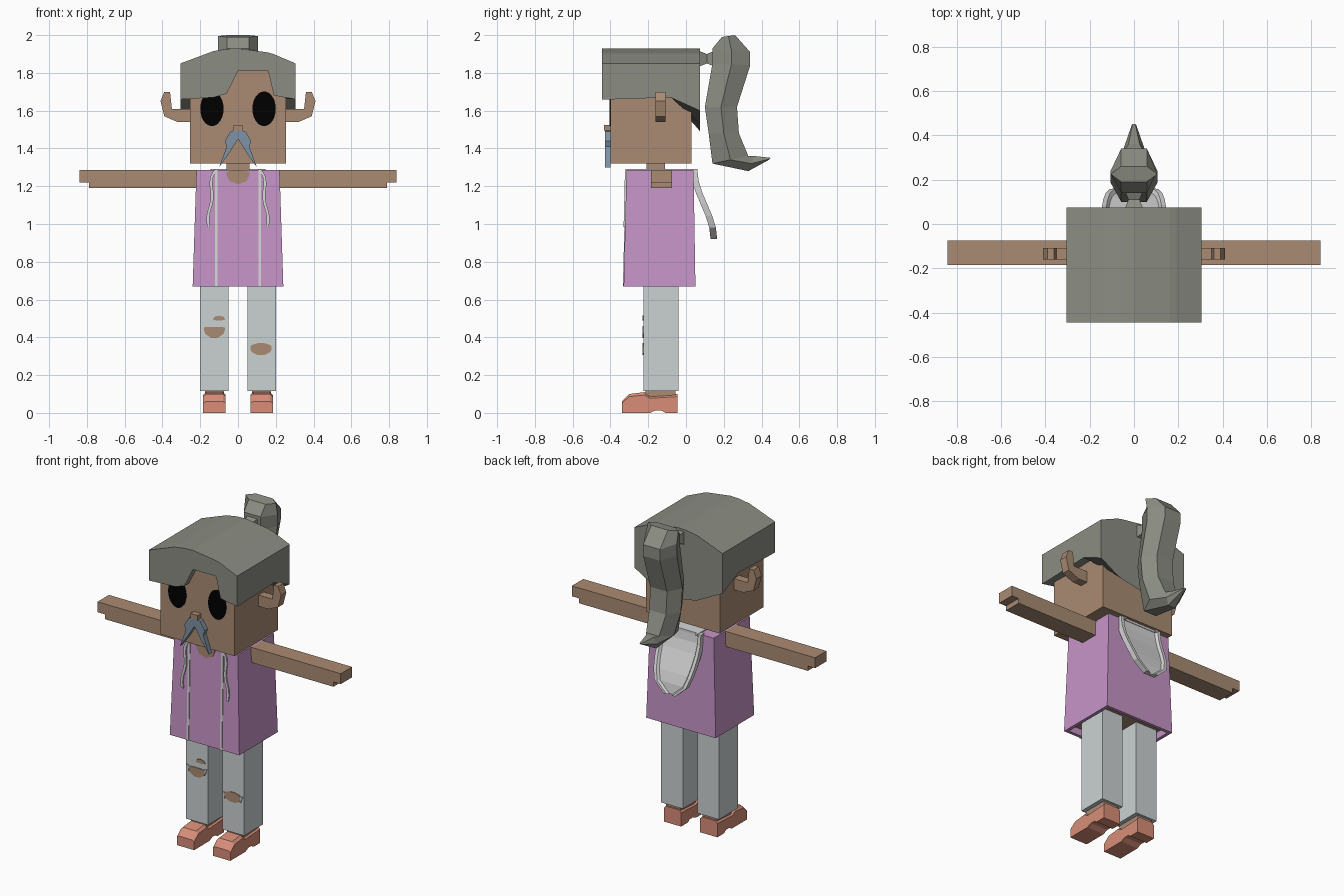
import bpy
import bmesh
import math

if "Cube" in bpy.data.objects:
    bpy.data.objects.remove(bpy.data.objects["Cube"])


def material(name, red, green, blue):
    mat = bpy.data.materials.new(name)
    mat.use_nodes = True
    colour = (red, green, blue, 1)
    mat.diffuse_color = colour
    mat.node_tree.nodes["Principled BSDF"].inputs["Base Color"].default_value = colour
    return mat


SKIN = material("tan skin", .4, .26, .17)
HAIR = material("grey hair", .26, .27, .23)
SHIRT = material("mauve shirt", .57, .3, .57)
PANTS = material("pale grey trousers", .6, .64, .65)
TRIM = material("light grey trim", .68, .68, .68)
SHOE = material("coral shoes", .69, .27, .19)
BEARD = material("blue grey moustache", .21, .29, .37)
BLACK = material("black eyes", 0, 0, 0)


def loft(name, mat, rings, first_cap_mat=None):
    """Skin a series of equal point rings; the first cap may have its own colour."""
    bm = bmesh.new()
    rows = [[bm.verts.new(point) for point in ring] for ring in rings]
    for lower, upper in zip(rows, rows[1:]):
        for index in range(len(lower)):
            before = index - 1
            bm.faces.new((lower[before], lower[index], upper[index], upper[before]))
    first_cap = bm.faces.new(reversed(rows[0]))
    bm.faces.new(rows[-1])
    bmesh.ops.recalc_face_normals(bm, faces=bm.faces[:])
    mesh = bpy.data.meshes.new(name)
    mesh.materials.append(mat)
    if first_cap_mat:
        mesh.materials.append(first_cap_mat)
        first_cap.material_index = 1
    bm.to_mesh(mesh)
    bm.free()
    bpy.context.collection.objects.link(bpy.data.objects.new(name, mesh))


def rectangle(x, y, z):
    """Horizontal ring between two x values and two y values."""
    return [(x[0], y[0], z), (x[1], y[0], z), (x[1], y[1], z), (x[0], y[1], z)]


def box(name, mat, x, y, z):
    loft(name, mat, [rectangle(x, y, height) for height in z])


def prism(name, mat, outline, y, side=1):
    """Extrude a front outline through depth, mirrored when side is negative."""
    loft(name, mat, [[(side * x, depth, z) for x, z in outline] for depth in y])


def span(centre, half):
    return centre - half, centre + half


def oval(x, z, width, up, down, steps=24):
    """Ellipse with separate upper and lower heights."""
    points = []
    for step in range(steps):
        angle = math.tau * step / steps
        rise = math.sin(angle)
        points.append((x + width * math.cos(angle), z + rise * (up if rise > 0 else down)))
    return points


SIDES = {"left": 1, "right": -1}

# Head and neck
FACE = -.4
box("head", SKIN, x=span(0, .255), y=(FACE, .03), z=(1.32, 1.82))
box("neck", SKIN, x=span(0, .06), y=span(-.16, .05), z=(1.26, 1.33))
box("nose", SKIN, x=span(0, .025), y=(-.435, FACE), z=span(1.51, .015))

# Hair cap: arched crown, notched fringe and a rounded lower back
HAIR_WIDTH, HAIR_FRONT, HAIR_BACK = .305, -.445, .075
fringe = {-HAIR_WIDTH: 1.66, -.13: 1.67, -.06: 1.69, 0: 1.81,
          .16: 1.81, .19: 1.68, HAIR_WIDTH: 1.66}
slices = []
for x, brow in fringe.items():
    bend = (x / HAIR_WIDTH) ** 2
    crown = 1.93 - .08 * bend
    nape = 1.49 + .11 * bend
    slices.append([(x, HAIR_FRONT, brow), (x, HAIR_FRONT, crown), (x, HAIR_BACK, crown),
                   (x, HAIR_BACK, nape), (x, -.08, 1.67), (x, FACE + .01, brow)])
loft("hair_cap", HAIR, slices)

# Hair tie, pinched in the middle
slices = []
for along in (-1, 0, 1):
    half = .025 + .02 * abs(along)
    ring = rectangle(span(0, half), span(1.875, half), .11 + .05 * along)
    slices.append([(x, y, z) for x, z, y in ring])
loft("hair_tie", HAIR, slices)

# Ponytail: front and back edges, narrowing over the last sections
front_edge = [(.19, 1.99), (.14, 1.93), (.14, 1.85), (.1, 1.62),
              (.12, 1.48), (.14, 1.32), (.33, 1.28), (.44, 1.34)]
back_edge = [(.26, 2), (.34, 1.91), (.34, 1.84), (.27, 1.62),
             (.28, 1.48), (.33, 1.36), (.36, 1.36), (.45, 1.35)]
slices = []
for index, (front, back) in enumerate(zip(front_edge, back_edge)):
    half = .105 * min(1, .1 + (len(front_edge) - 1 - index) / 3)
    middle = [sum(pair) / 2 for pair in zip(front, back)]
    edge = half * .55
    slices.append([(-edge, *front), (edge, *front), (half, *middle),
                   (edge, *back), (-edge, *back), (-half, *middle)])
loft("ponytail", HAIR, slices)

# Shirt, hollow at the hem
HEM, COLLAR = .67, 1.285


def shirt_front(z):
    """Depth of the sloping shirt front at a height."""
    return -.33 + .015 * (z - HEM) / (COLLAR - HEM)


loft("shirt", SHIRT, [rectangle(span(0, .215), span(-.14, .165), HEM + .04),
                      rectangle(span(0, .22), span(-.14, .17), HEM),
                      rectangle(span(0, .24), span(-.14, .19), HEM),
                      rectangle(span(0, .22), (shirt_front(COLLAR), .04), COLLAR)], SKIN)
prism("neckline", SKIN, oval(0, 1.27, .065, up=.015, down=.06, steps=8),
      y=span(shirt_front(COLLAR), .005))

# Hood hanging behind: a scoop that swings out and rounds off, with a raised rim
slices = []
ROWS = 7
for row in range(ROWS):
    drop = row / (ROWS - 1)
    half = .04 + .105 * math.sqrt(1 - drop ** 3)
    depth = .06 + .105 * math.sin(drop * math.pi / 2) ** 2
    rim = [(half, depth - .035), (half, depth), (half - .02, depth), (half - .03, depth - .015)]
    mirrored = [(-x, y) for x, y in reversed(rim)]
    slices.append([(x, y, 1.29 - .37 * drop) for x, y in rim + mirrored])
loft("hood", TRIM, slices)
box("hood_collar", TRIM, x=span(0, .12), y=(-.06, .05), z=span(COLLAR, .007))

# Paired outlines
ear = [(.24, 1.54), (.32, 1.54), (.39, 1.57), (.41, 1.65), (.39, 1.7),
       (.36, 1.7), (.35, 1.61), (.24, 1.61)]
whisker = [(0, 1.45), (0, 1.5), (.04, 1.49), (.07, 1.44), (.06, 1.41),
           (.1, 1.3), (.05, 1.37)]
arm = [(.2, 1.19), (.79, 1.19), (.79, 1.22), (.84, 1.22), (.84, COLLAR), (.2, COLLAR)]

# Shoe side outline from toe to heel and back along the arched sole
TOE, HEEL = -.34, -.045
shoe = [(TOE, 0), (TOE, .06), (-.3, .1), (-.22, .11), (-.19, .09), (HEEL, .1),
        (HEEL, 0), (-.11, 0), (-.13, .016), (-.16, .016), (-.19, 0)]

for name, side in SIDES.items():
    # Face and arms
    prism(name + "_eye", BLACK, oval(side * .138, 1.61, .062, up=.092, down=.092),
          y=span(FACE, .004))
    prism(name + "_ear", SKIN, ear, y=span(-.135, .026), side=side)
    prism(name + "_moustache", BEARD, whisker, y=(-.43, FACE), side=side)
    prism(name + "_arm", SKIN, arm, y=span(-.13, .056), side=side)

    # Shirt trim over the shoulder and a wavy drawstring
    trim = span(side * .115, .007)
    loft(name + "_trim", TRIM, [rectangle(trim, span(shirt_front(z), .004), z)
                                for z in (HEM, COLLAR)])
    box(name + "_shoulder_trim", TRIM, x=trim, y=(-.32, .06), z=span(COLLAR, .007))
    cord = []
    for step in range(9):
        fall = step / 8
        swing = .12 + .035 * math.sqrt(fall) + .008 * math.sin(fall * 3 * math.pi)
        z = COLLAR - .3 * fall
        cord.append(rectangle(span(side * swing, .008), span(shirt_front(z), .008), z))
    loft(name + "_drawstring", TRIM, cord)

    # Trouser leg, ankle and shoe with a narrowed edge
    hip = side * .125
    box(name + "_trouser_leg", PANTS, x=span(hip, .075), y=(-.225, -.04), z=(.117, HEM + .05))
    box(name + "_ankle", SKIN, x=span(hip, .05), y=span(-.135, .08), z=(.06, .12))
    slices = []
    for offset, height in zip((-.06, -.045, .045, .06), (.86, 1, 1, .86)):
        slices.append([(hip + offset, y, z * height) for y, z in shoe])
    loft(name + "_shoe", SHOE, slices)

# Torn trousers: bare patches with frayed corners
TORN = span(-.225, .004)
prism("right_thigh_tear", SKIN, oval(-.1, .495, .033, up=.02, down=.006, steps=8), TORN)
for name, x, z, up, down in (("right", -.125, .45, .006, .055), ("left", .122, .345, .025, .04)):
    prism(name + "_knee_tear", SKIN, oval(x, z, .06, up, down, steps=10), TORN)
    for side in SIDES.values():
        corner = x + side * .055
        flap = [(corner, z - .03), (corner + side * .015, z + .01), (corner, z + .01)]
        prism(name + "_torn_flap", PANTS, flap, y=span(-.227, .004))
